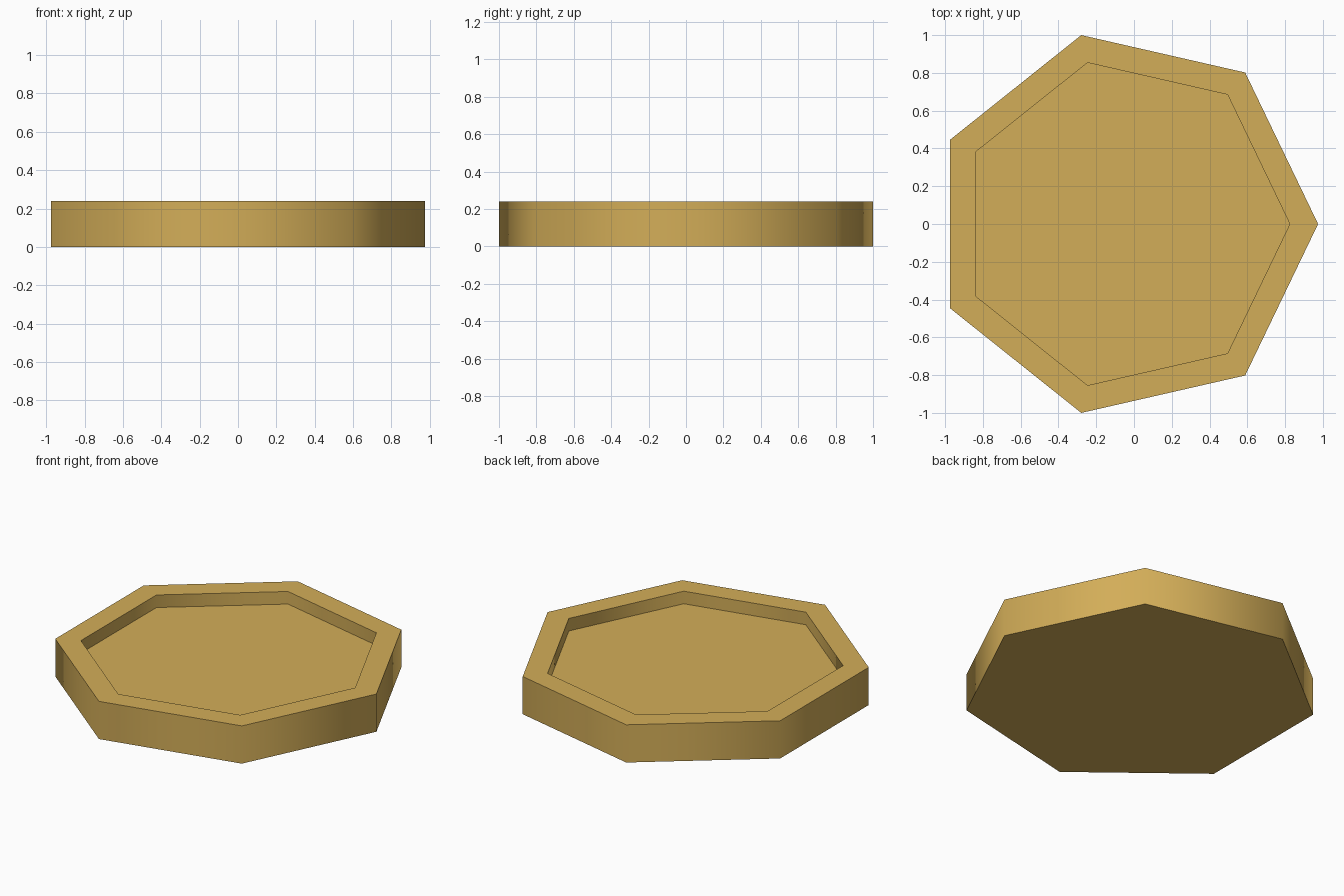
import bpy, bmesh, math

if "Cube" in bpy.data.objects:
    bpy.data.objects.remove(bpy.data.objects["Cube"])

SIDES = 7
R_OUT, R_IN = 1.0257, 0.876
HEIGHT, FLOOR = 0.24, 0.16
CX = -0.051  # offset that centres the heptagon's bounds on x = 0

gold = bpy.data.materials.new("warm gold")
gold.diffuse_color = (0.65, 0.42, 0.098, 1)
gold.use_nodes = True
gold.node_tree.nodes["Principled BSDF"].inputs["Base Color"].default_value = gold.diffuse_color


def ring(bm, r, z):
    return [bm.verts.new((CX + r * math.cos(2 * math.pi * i / SIDES),
                          r * math.sin(2 * math.pi * i / SIDES), z)) for i in range(SIDES)]


# Seven-sided shallow tray: outer wall, flat rim, recess wall, floor
bm = bmesh.new()
rings = [ring(bm, r, z) for r, z in
         [(R_OUT, 0), (R_OUT, HEIGHT), (R_IN, HEIGHT), (R_IN, FLOOR)]]
for a, b in zip(rings, rings[1:]):
    for i in range(SIDES):
        j = (i + 1) % SIDES
        bm.faces.new((a[i], a[j], b[j], b[i]))
bm.faces.new(rings[0][::-1])
bm.faces.new(rings[-1])
bmesh.ops.recalc_face_normals(bm, faces=bm.faces)

mesh = bpy.data.meshes.new("heptagon_tray")
bm.to_mesh(mesh)
bm.free()
mesh.materials.append(gold)
tray = bpy.data.objects.new("heptagon_tray", mesh)
bpy.context.collection.objects.link(tray)

# Soft shading around the walls, crisp rim and floor edges
bpy.context.view_layer.objects.active = tray
tray.select_set(True)
bpy.ops.object.shade_smooth_by_angle(angle=math.radians(60))
